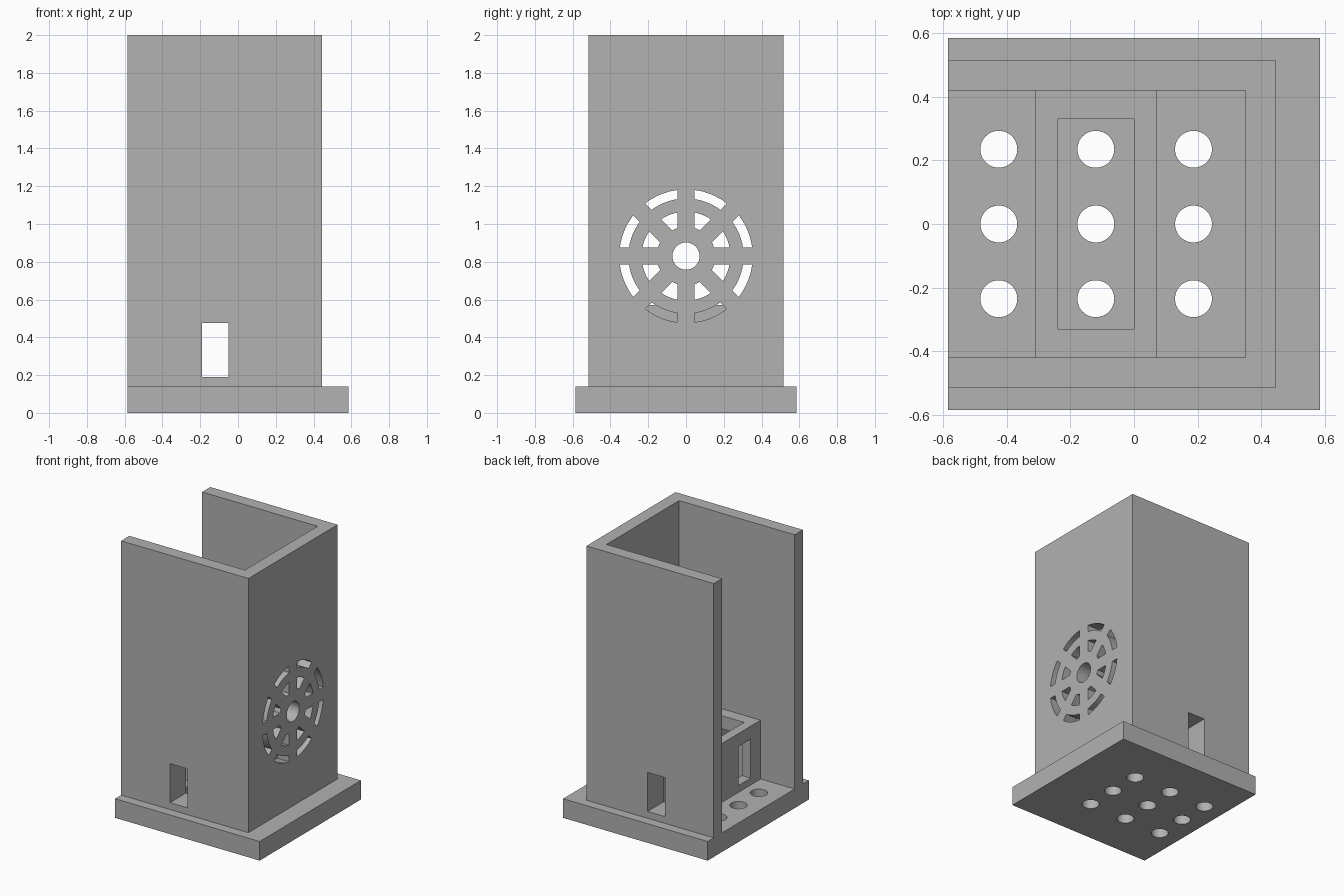
import bpy, bmesh
from math import pi, sin, cos, asin
from mathutils import Vector

cube = bpy.data.objects.get("Cube")
if cube:
    bpy.data.objects.remove(cube, do_unlink=True)

grey = bpy.data.materials.new("plain grey")
grey.use_nodes = True
colour = (0.445, 0.445, 0.445, 1)
grey.diffuse_color = colour
grey.node_tree.nodes["Principled BSDF"].inputs["Base Color"].default_value = colour


def prism(bm, outline, push):
    """Extrude a closed outline of 3D points along the push vector."""
    face = bm.faces.new([bm.verts.new(p) for p in outline])
    moved = bmesh.ops.extrude_face_region(bm, geom=[face], use_keep_orig=True)
    verts = [v for v in moved["geom"] if isinstance(v, bmesh.types.BMVert)]
    bmesh.ops.translate(bm, verts=verts, vec=Vector(push))


def block(bm, x0, x1, y0, y1, z0, z1):
    prism(bm, [(x0, y0, z0), (x1, y0, z0), (x1, y1, z0), (x0, y1, z0)], (0, 0, z1 - z0))


def finish(name, bm):
    bmesh.ops.recalc_face_normals(bm, faces=bm.faces)
    mesh = bpy.data.meshes.new(name)
    bm.to_mesh(mesh)
    bm.free()
    obj = bpy.data.objects.new(name, mesh)
    mesh.materials.append(grey)
    bpy.context.collection.objects.link(obj)
    return obj


def cut(obj, bm):
    """Subtract the shapes in bm from obj and discard the cutter."""
    cutter = finish("cutter", bm)
    cutter.hide_render = True
    mod = obj.modifiers.new("cut", 'BOOLEAN')
    mod.operation = 'DIFFERENCE'
    mod.solver = 'EXACT'
    mod.object = cutter
    bpy.context.view_layer.objects.active = obj
    bpy.ops.object.modifier_apply(modifier=mod.name)
    bpy.data.objects.remove(cutter, do_unlink=True)


def smooth(obj):
    bpy.ops.object.select_all(action='DESELECT')
    obj.select_set(True)
    bpy.context.view_layer.objects.active = obj
    bpy.ops.object.shade_smooth_by_angle(angle=pi / 6)


HALF, FLOOR, TOP = 0.585, 0.14, 2.0
OUT, INN = 0.515, 0.42
WALL_X, WALL_IN = 0.445, 0.35

# Base plate with a grid of drain holes
bm = bmesh.new()
block(bm, -HALF, HALF, -HALF, HALF, 0, FLOOR)
base = finish("base_plate", bm)
bm = bmesh.new()
for x in (-0.425, -0.12, 0.187):
    for y in (-0.235, 0, 0.235):
        ring = [(x + 0.058 * cos(i * pi / 24), y + 0.058 * sin(i * pi / 24), -0.1)
                for i in range(48)]
        prism(bm, ring, (0, 0, 0.4))
cut(base, bm)
smooth(base)

# Three-sided tower wall, open at -x
bm = bmesh.new()
profile = [(-HALF, -OUT), (WALL_X, -OUT), (WALL_X, OUT), (-HALF, OUT),
           (-HALF, INN), (WALL_IN, INN), (WALL_IN, -INN), (-HALF, -INN)]
prism(bm, [(x, y, FLOOR) for x, y in profile], (0, 0, TOP - FLOOR))
walls = finish("tower_walls", bm)

# Round vent grille: hub hole and two rings of slots between parallel spokes
HUB_Z, SPOKE = 0.83, 0.045


def arc(radius, sector, steps=8):
    gap = asin(SPOKE / radius)
    start, span = sector * pi / 4 + gap, pi / 4 - 2 * gap
    return [(0.3, radius * cos(start + span * i / steps),
             HUB_Z + radius * sin(start + span * i / steps)) for i in range(steps + 1)]


bm = bmesh.new()
hub = [(0.3, 0.072 * cos(i * pi / 24), HUB_Z + 0.072 * sin(i * pi / 24)) for i in range(48)]
prism(bm, hub, (0.2, 0, 0))
for inner, outer in ((0.155, 0.235), (0.305, 0.353)):
    for sector in range(8):
        prism(bm, arc(outer, sector) + arc(inner, sector)[::-1], (0.2, 0, 0))
cut(walls, bm)


# Side openings through both walls and the inner box
def side_opening():
    bm = bmesh.new()
    block(bm, -0.19, -0.05, -0.7, 0.7, 0.19, 0.475)
    return bm


cut(walls, side_opening())
smooth(walls)

# Open-topped inner box spanning between the walls
bm = bmesh.new()
block(bm, -0.31, 0.07, -INN, INN, FLOOR, 0.57)
box = finish("inner_box", bm)
bm = bmesh.new()
block(bm, -0.24, 0, -0.33, 0.33, 0.05, 0.7)
cut(box, bm)
cut(box, side_opening())

# Small window in the box face towards the open side
bm = bmesh.new()
block(bm, -0.4, -0.2, -0.305, -0.165, 0.19, 0.475)
cut(box, bm)
